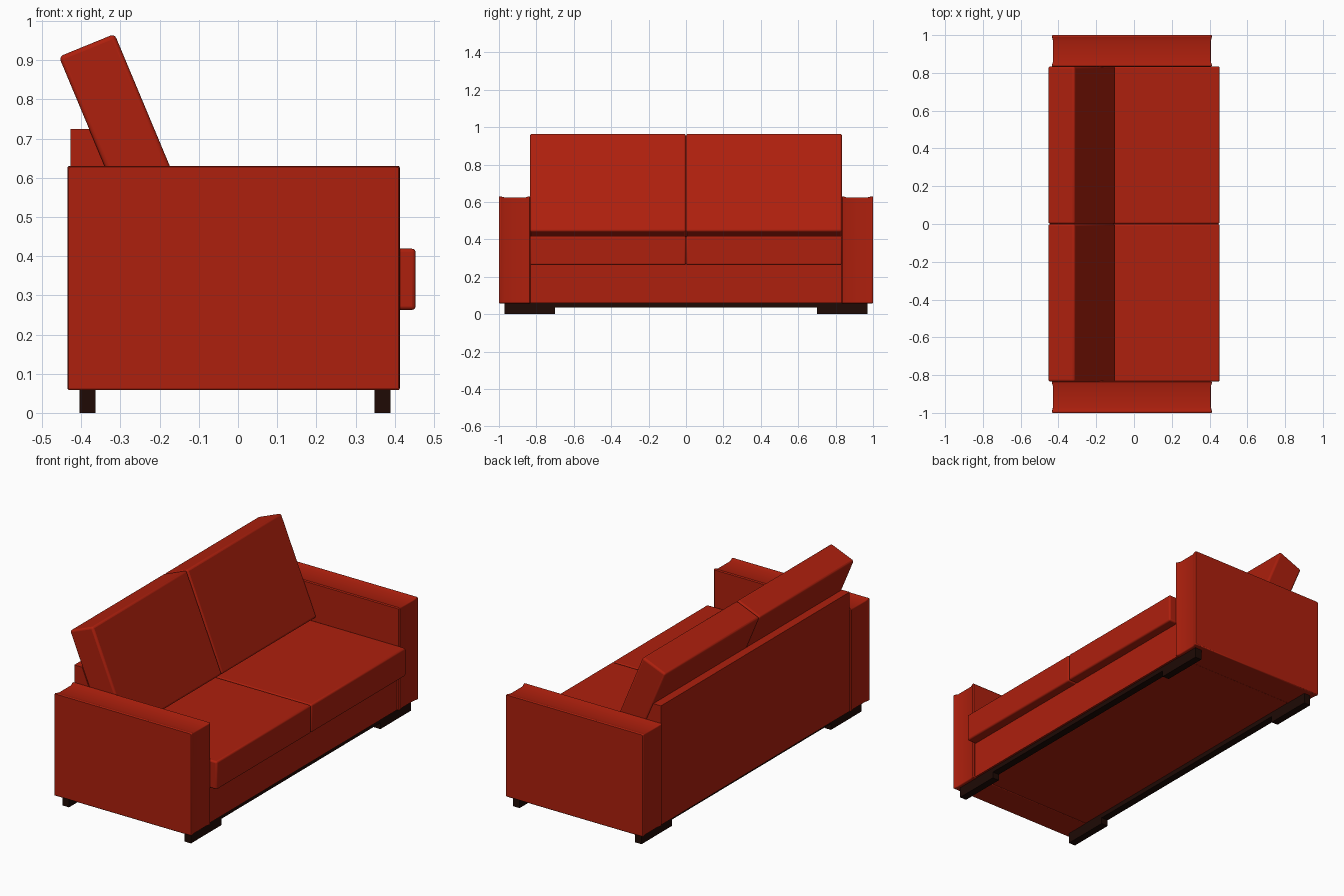
import bpy, bmesh, math
from mathutils import Matrix, Vector

if "Cube" in bpy.data.objects:
    bpy.data.objects.remove(bpy.data.objects["Cube"])


def material(name, rgb):
    m = bpy.data.materials.new(name)
    m.diffuse_color = (*rgb, 1)
    m.use_nodes = True
    m.node_tree.nodes["Principled BSDF"].inputs["Base Color"].default_value = m.diffuse_color
    return m


RED = material("red_upholstery", (0.42, 0.014, 0.004))
WOOD = material("dark_wood", (0.013, 0.003, 0.0015))


def finish(name, bm, mat, bevel):
    bmesh.ops.recalc_face_normals(bm, faces=bm.faces)
    me = bpy.data.meshes.new(name)
    bm.to_mesh(me)
    bm.free()
    ob = bpy.data.objects.new(name, me)
    bpy.context.collection.objects.link(ob)
    me.materials.append(mat)
    if bevel:
        b = ob.modifiers.new("soft_edges", 'BEVEL')
        b.width, b.segments = bevel, 3
        b.limit_method, b.angle_limit = 'ANGLE', math.radians(60)
        bpy.ops.object.select_all(action='DESELECT')
        ob.select_set(True)
        bpy.context.view_layer.objects.active = ob
        bpy.ops.object.shade_smooth_by_angle(angle=math.radians(40))
    return ob


def box(name, x, y, z, mat=RED, bevel=0.0):
    bm = bmesh.new()
    bmesh.ops.create_cube(bm, size=1)
    lo, hi = Vector((x[0], y[0], z[0])), Vector((x[1], y[1], z[1]))
    bmesh.ops.transform(bm, verts=bm.verts, matrix=Matrix.Translation((lo + hi) / 2)
                        @ Matrix.Diagonal((*(hi - lo), 1)))
    return finish(name, bm, mat, bevel)


def loft_y(name, sections, mat=RED, bevel=0.0):
    """Skin a list of (y, [(x, z), ...]) sections into a capped solid."""
    bm = bmesh.new()
    rows = [[bm.verts.new((px, y, pz)) for px, pz in pts] for y, pts in sections]
    n = len(rows[0])
    for a, b in zip(rows, rows[1:]):
        for i in range(n):
            j = (i + 1) % n
            bm.faces.new((a[i], a[j], b[j], b[i]))
    bm.faces.new(rows[0])
    bm.faces.new(rows[-1])
    return finish(name, bm, mat, bevel)


def span(side, a, b):
    return tuple(sorted((side * a, side * b)))


# Base and backrest frame in one piece
frame = [(0.4, 0.06), (0.4, 0.266), (-0.188, 0.266),
         (-0.38, 0.725), (-0.428, 0.725), (-0.428, 0.06)]
loft_y("base_and_back_frame", [(-0.832, frame), (0.832, frame)])

# Leaning back cushion profile
lean = Vector((0.386, -0.923))
top_front, top_back = Vector((-0.315, 0.967)), Vector((-0.457, 0.909))
cushion = [top_front, top_back, top_back + lean * 0.567, top_front + lean * 0.567]

# Arm cross-sections: inset d makes the raised seams along both side faces
ARM = ((0.832, 0.006), (0.837, 0.001), (0.843, 0.002), (0.86, 0.007),
       (0.97, 0.007), (0.99, 0.002), (0.995, 0.0), (1.0, 0.004))


def arm_section(d):
    x0, x1, z1 = -0.436 + d, 0.414 - d, 0.631 - d
    return [(x0, 0.058), (x0, z1), (x1, z1), (x1, 0.058)]


for side, label in ((-1, "left"), (1, "right")):
    # Arm
    loft_y(f"{label}_arm", [(side * y, arm_section(d)) for y, d in ARM], bevel=0.005)
    # Cushions
    box(f"{label}_seat_cushion", (-0.19, 0.453), span(side, 0.0005, 0.834), (0.263, 0.419), bevel=0.009)
    loft_y(f"{label}_back_cushion", [(side * 0.0005, cushion), (side * 0.834, cushion)], bevel=0.011)
    # Feet
    for x, place in (((0.348, 0.389), "front"), ((-0.405, -0.364), "rear")):
        box(f"{label}_{place}_foot", x, span(side, 0.7, 0.97), (0, 0.06), WOOD)

# Wooden rails joining the feet
for x, place in (((0.348, 0.389), "front"), ((-0.405, -0.364), "rear")):
    box(f"{place}_rail", x, (-0.71, 0.71), (0.035, 0.06), WOOD)
